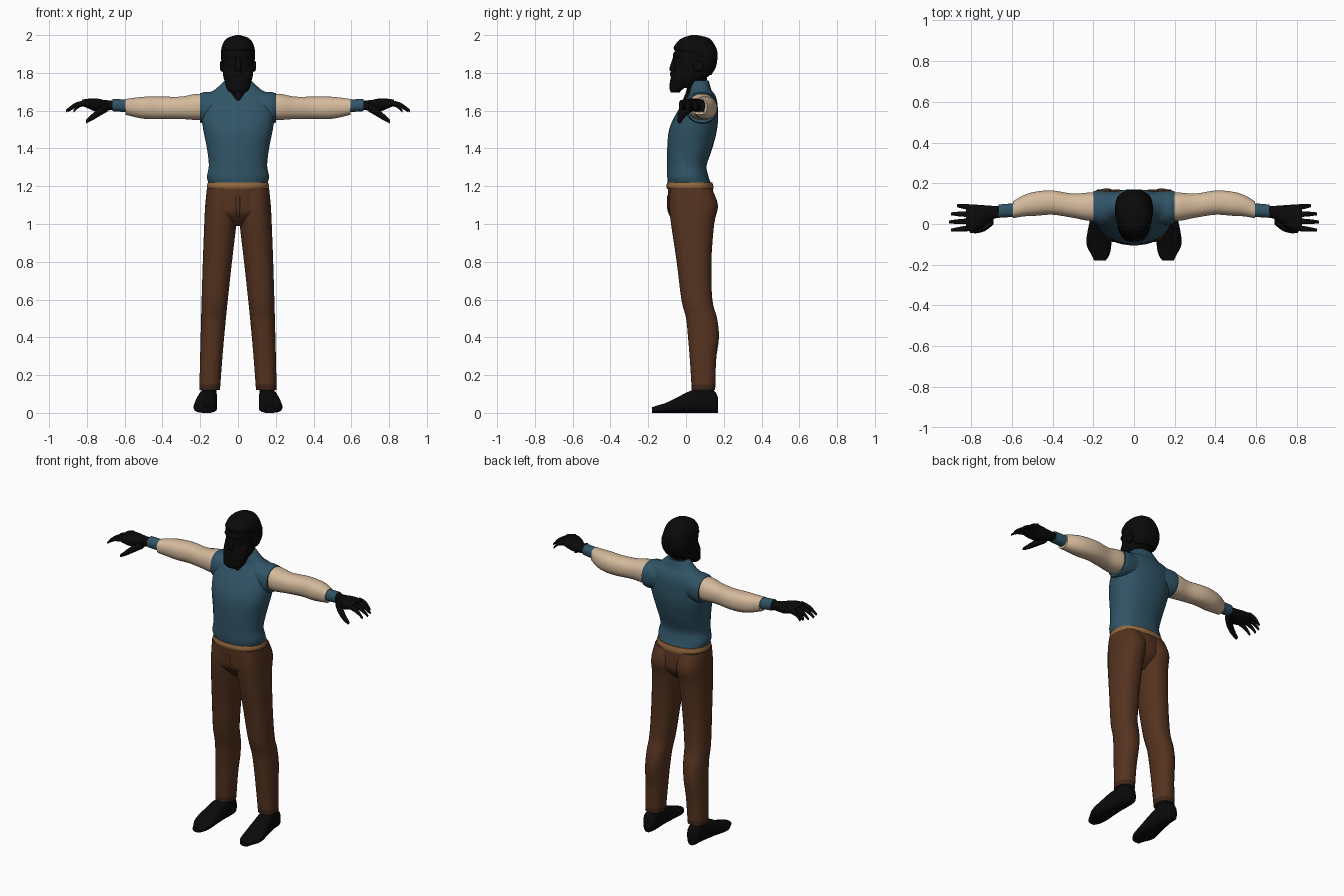
import bpy, bmesh
from math import cos, sin, pi, copysign

cube = bpy.data.objects.get("Cube")
if cube:
    bpy.data.objects.remove(cube)


def material(name, red, green, blue):
    mat = bpy.data.materials.new(name)
    mat.use_nodes = True
    color = (red, green, blue, 1)
    mat.diffuse_color = color
    shader = next(node for node in mat.node_tree.nodes if node.type == 'BSDF_PRINCIPLED')
    shader.inputs["Base Color"].default_value = color
    shader.inputs["Roughness"].default_value = .9
    return mat


black = material("black", .003, .003, .003)
teal = material("teal cloth", .03, .09, .135)
cream = material("cream linen", .66, .49, .33)
brown = material("brown cloth", .09, .033, .014)
dark_brown = material("dark brown hem", .05, .02, .01)
tan = material("tan leather", .3, .14, .05)


def blend(before, start, end, after, t):
    """Smooth curve from start to end, steered by the neighbouring values."""
    slope = (end - before) / 2
    next_slope = (after - start) / 2
    ease = t * t * (3 - 2 * t)
    return (start + (end - start) * ease
            + slope * t * (1 - t) ** 2 - next_slope * t * t * (1 - t))


def refine(rings, steps):
    last = len(rings) - 1
    smooth = []
    for i in range(last):
        group = [rings[max(0, min(last, i + k))] for k in (-1, 0, 1, 2)]
        smooth += [[blend(*values, j / steps) for values in zip(*group)]
                   for j in range(steps)]
    return smooth + [rings[last]]


def loft(name, axis, rings, mat, sides=20, power=2.3, mirror=False):
    """Skin rounded rings: position on the axis, then min and max of the other two axes."""
    bm = bmesh.new()
    u, v = [k for k in range(3) if k != axis]
    loops = []
    for position, u_min, u_max, v_min, v_max in refine(rings, steps=4):
        loop = []
        for i in range(sides):
            angle = 2 * pi * (i + .5) / sides
            across, up = [copysign(abs(f) ** (2 / power), f) for f in (cos(angle), sin(angle))]
            point = [position] * 3
            point[u] = (u_min + u_max + across * (u_max - u_min)) / 2
            point[v] = (v_min + v_max + up * (v_max - v_min)) / 2
            loop.append(bm.verts.new(point))
        loops.append(loop)
    for lower, upper in zip(loops, loops[1:]):
        for i in range(sides):
            bm.faces.new((lower[i - 1], lower[i], upper[i], upper[i - 1]))
    bm.faces.new(loops[0])
    bm.faces.new(loops[-1])
    bmesh.ops.recalc_face_normals(bm, faces=bm.faces)
    mesh = bpy.data.meshes.new(name)
    bm.to_mesh(mesh)
    bm.free()
    mesh.materials.append(mat)
    obj = bpy.data.objects.new(name, mesh)
    bpy.context.collection.objects.link(obj)
    if mirror:
        obj.modifiers.new("Mirror", 'MIRROR').use_mirror_merge = False
    bpy.ops.object.select_all(action='DESELECT')
    obj.select_set(True)
    bpy.context.view_layer.objects.active = obj
    bpy.ops.object.shade_smooth_by_angle(angle=pi / 4)
    return obj


def upright(name, rows, mat, sides=24):
    """Symmetric body part from rows of height, half width, front and back."""
    rings = [(z, -half, half, front, back) for z, half, front, back in rows]
    return loft(name, 2, rings, mat, sides)


def tubes(name, rows, mat, sides=20):
    """Mirrored pair of arm parts from rows of x, y, z and radius."""
    rings = [(x, y - r, y + r, z - r, z + r) for x, y, z, r in rows]
    return loft(name, 0, rings, mat, sides, mirror=True)


# Vest, with a high collar and a rim around each armhole
upright("vest", [
    (1.21, .155, -.095, .135), (1.25, .165, -.1, .12), (1.31, .155, -.1, .11),
    (1.4, .165, -.1, .14), (1.5, .185, -.09, .165), (1.58, .195, -.055, .17),
    (1.65, .195, -.01, .165), (1.69, .17, .015, .15), (1.71, .125, .02, .135),
    (1.76, .07, .03, .12)], teal, sides=32)
tubes("armholes", [(.1, .08, 1.62, .08), (.17, .08, 1.615, .085), (.2, .085, 1.615, .078)], teal)

# Belt and hips
upright("belt", [(1.185, .16, -.1, .145), (1.2, .165, -.105, .145),
                 (1.22, .16, -.1, .14)], tan, sides=32)
upright("hips", [(1.2, .155, -.095, .14), (1.1, .17, -.095, .155),
                 (1.05, .15, -.085, .14), (.99, .04, -.03, .08)], brown, sides=32)
upright("fly", [(1.15, .02, -.1, 0), (1.08, .02, -.1, 0), (1.04, .01, -.085, 0)], brown)

# Trouser legs, spreading and narrowing evenly from hip to hem
hip, hem = 1.19, .12
leg_rings = []
for z, front, back in [(hip, -.085, .135), (1.1, -.09, .17), (1, -.08, .15),
                       (.8, -.05, .135), (.6, -.025, .14), (.5, 0, .165),
                       (.4, .01, .175), (.28, .02, .16), (hem, .03, .155)]:
    drop = (hip - z) / (hip - hem)
    inner = max(0, .13 * drop - .02 * drop ** 3 - .015)
    outer = .165 + .04 * drop ** .6
    leg_rings.append((z, inner, outer, front, back))
legs = loft("trouser_legs", 2, leg_rings, brown, sides=24, mirror=True)
legs.data.materials.append(dark_brown)
for face in legs.data.polygons:
    face.material_index = int(face.center.z < .17)

# Shoes on flat soles, and ankles
shoe_rows = [(-.18, .14, .195, .03), (-.15, .12, .21, .04), (-.09, .11, .235, .06),
             (.03, .11, .215, .12), (.1, .11, .2, .125), (.15, .115, .195, .115),
             (.17, .13, .18, .08)]
loft("shoes", 1, [(y, inner, outer, 0, top) for y, inner, outer, top in shoe_rows],
     black, power=2.6, mirror=True)
loft("ankles", 2, [(.06, .11, .2, .03, .16), (.16, .115, .19, .045, .14)], black, mirror=True)

# Sleeves and cuffs
tubes("sleeves", [(.15, .085, 1.62, .066), (.22, .085, 1.62, .07), (.3, .09, 1.615, .06),
                  (.4, .105, 1.615, .06), (.48, .1, 1.615, .06), (.54, .09, 1.617, .053),
                  (.595, .07, 1.62, .042)], cream)
tubes("cuffs", [(.57, .07, 1.624, .034), (.665, .063, 1.63, .033)], teal)

# Hands
loft("palms", 0, [
    (.65, .034, .09, 1.605, 1.655), (.7, .02, .09, 1.6, 1.656),
    (.75, -.02, .094, 1.595, 1.665), (.79, -.036, .096, 1.61, 1.664),
    (.825, -.035, .094, 1.625, 1.658)], black, mirror=True)
for i, (label, tip) in enumerate([("little", .87), ("ring", .9), ("middle", .91), ("index", .9)]):
    base_y = .082 - .034 * i
    tip_y = .09 - .04 * i
    rows = []
    for t in (0, .5, .8, 1):
        rows.append((.8 + t * (tip - .8), base_y + t * (tip_y - base_y),
                     1.643 - .045 * t * t, .015 - .008 * t * t))
    tubes(label + "_fingers", rows, black, sides=10)
tubes("thumbs", [(.69, .022, 1.62, .025), (.73, -.01, 1.597, .024),
                 (.77, -.028, 1.567, .018), (.805, -.034, 1.542, .01)], black, sides=10)

# Neck and open collar
upright("neck", [(1.68, .05, .02, .1), (1.76, .056, .01, .11), (1.84, .06, 0, .12)], black)
upright("open_collar", [(1.655, .01, -.018, .04), (1.7, .04, 0, .06),
                        (1.755, .06, .018, .08)], black)

# Head and swept hair
upright("head", [
    (1.72, .05, -.06, .03), (1.76, .07, -.065, .09), (1.8, .08, -.066, .135),
    (1.86, .084, -.063, .155), (1.92, .084, -.058, .155), (1.99, .035, 0, .09)], black)
upright("hair", [
    (1.79, .07, .05, .135), (1.83, .085, .045, .158), (1.88, .09, .03, .167),
    (1.92, .09, -.062, .165), (1.96, .078, -.05, .145), (1.985, .055, -.02, .12),
    (2, .01, .03, .06)], black)

# Beard and face
upright("beard", [(1.695, .04, -.08, -.035), (1.715, .06, -.087, -.015), (1.75, .07, -.086, .03),
                  (1.79, .08, -.076, .06), (1.84, .083, -.05, .08)], black)
upright("moustache", [(1.775, .04, -.08, -.03), (1.795, .03, -.085, -.03),
                      (1.81, .01, -.08, -.03)], black)
upright("nose", [(1.81, .018, -.083, -.04), (1.825, .017, -.088, -.04),
                 (1.89, .01, -.066, -.04)], black)
upright("brow", [(1.88, .055, -.066, 0), (1.895, .064, -.07, 0), (1.91, .06, -.064, 0)], black)
tubes("ears", [(.07, .065, 1.833, .025), (.09, .067, 1.836, .028), (.094, .07, 1.838, .02)], black)
